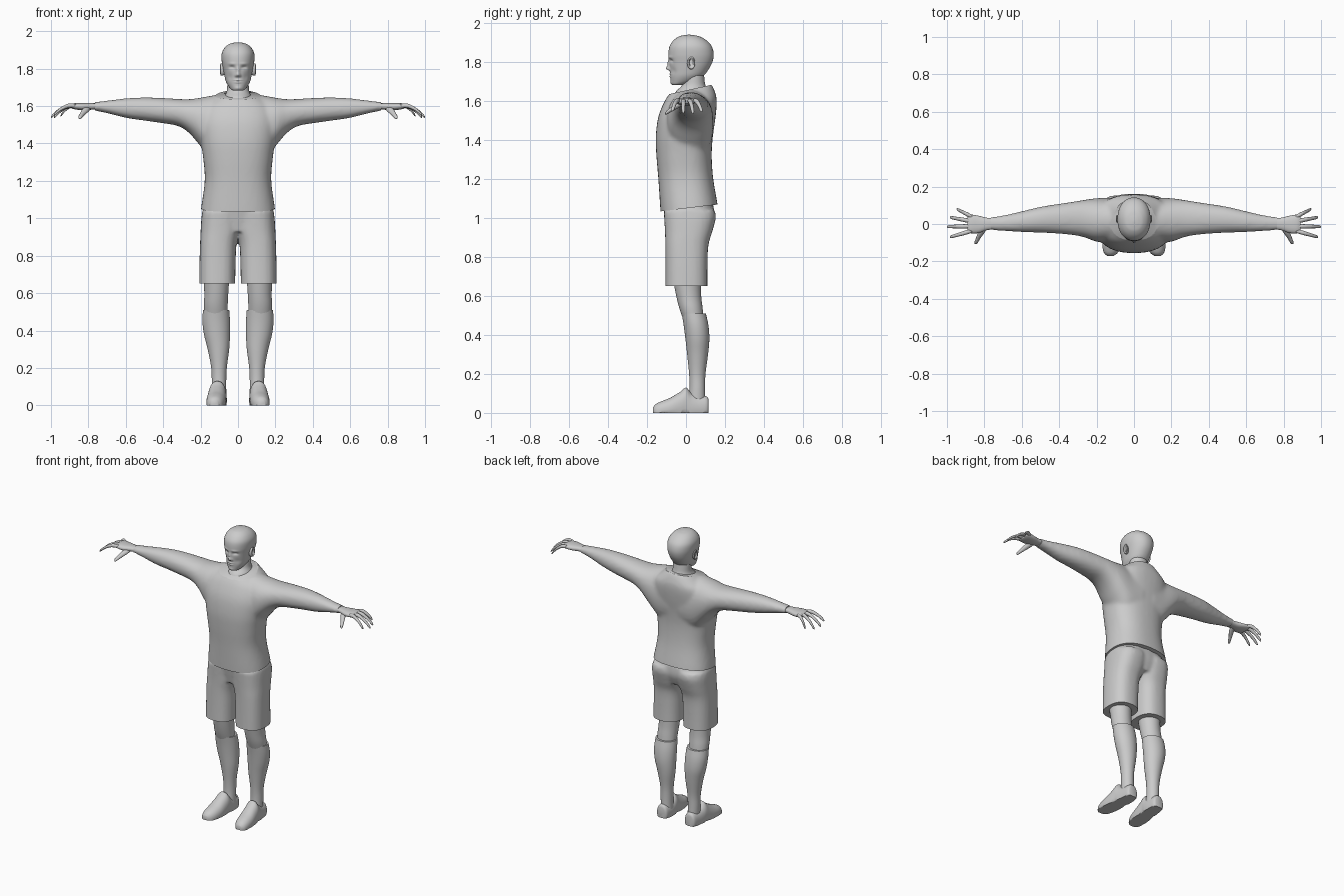
import bpy, bmesh, math
from mathutils import Vector

grey = bpy.data.materials.new("plain grey")
grey.diffuse_color = (0.6, 0.6, 0.6, 1)


def catmull(a, b, c, d, t):
    return [0.5 * (2 * q + (r - p) * t + (2 * p - 5 * q + 4 * r - s) * t * t
                   + (3 * q - p - 3 * r + s) * t ** 3) for p, q, r, s in zip(a, b, c, d)]


def loft(bm, axis, keys, sides=(1,), seg=32, sub=4, power=2.0):
    """Closed tube. Each key is (position on axis, low/high of 1st, low/high of 2nd other axis)."""
    rows = []
    for i in range(len(keys) - 1):
        four = [keys[max(0, min(len(keys) - 1, i + k))] for k in (-1, 0, 1, 2)]
        rows += [catmull(*four, j / sub) for j in range(sub)]
    rows.append(list(keys[-1]))
    for s in sides:
        rings = []
        for pos, a0, a1, b0, b1 in rows:
            ring = []
            for k in range(seg):
                c, n = math.cos(math.tau * k / seg), math.sin(math.tau * k / seg)
                c = math.copysign(abs(c) ** (2 / power), c)
                n = math.copysign(abs(n) ** (2 / power), n)
                co = [(a0 + a1) / 2 + c * (a1 - a0) / 2, (b0 + b1) / 2 + n * (b1 - b0) / 2]
                co.insert("xyz".index(axis), pos)
                ring.append(bm.verts.new((co[0] * s, co[1], co[2])))
            rings.append(ring)
        for p, q in zip(rings, rings[1:]):
            for k in range(seg):
                bm.faces.new((p[k], p[k - 1], q[k - 1], q[k]))
        bm.faces.new(rings[0])
        bm.faces.new(rings[-1])


def finish(name, bm, angle=50):
    bmesh.ops.recalc_face_normals(bm, faces=bm.faces)
    me = bpy.data.meshes.new(name)
    bm.to_mesh(me)
    bm.free()
    me.materials.append(grey)
    ob = bpy.data.objects.new(name, me)
    bpy.context.collection.objects.link(ob)
    bpy.ops.object.select_all(action='DESELECT')
    ob.select_set(True)
    bpy.context.view_layer.objects.active = ob
    bpy.ops.object.shade_smooth_by_angle(angle=math.radians(angle))
    return ob


def fuse(bm, voxel, smooth):
    """Merge overlapping tubes into one soft skin."""
    ob = finish("fuse_helper", bm)
    m = ob.modifiers.new("fuse", 'REMESH')
    m.mode, m.voxel_size = 'VOXEL', voxel
    m = ob.modifiers.new("soften", 'SMOOTH')
    m.factor, m.iterations = 0.5, smooth
    ev = ob.evaluated_get(bpy.context.evaluated_depsgraph_get())
    out = bmesh.new()
    out.from_mesh(ev.to_mesh())
    bpy.data.objects.remove(ob)
    return out


def cut(bm, point, normal):
    """Trim away everything on the normal's side and cap it."""
    g = bm.verts[:] + bm.edges[:] + bm.faces[:]
    r = bmesh.ops.bisect_plane(bm, geom=g, plane_co=point, plane_no=normal, clear_outer=True)
    edges = [e for e in r['geom_cut'] if isinstance(e, bmesh.types.BMEdge)]
    bmesh.ops.holes_fill(bm, edges=edges)


BOTH = (1, -1)

# Long-sleeved shirt: body and sleeves fused, then a slanted hem and cuffs
bm = bmesh.new()
loft(bm, 'z', [(0.96, -.205, .205, -.125, .17), (1.05, -.198, .198, -.132, .165),
               (1.2, -.178, .178, -.142, .14), (1.32, -.186, .186, -.152, .132),
               (1.42, -.2, .2, -.155, .138), (1.52, -.21, .21, -.142, .152),
               (1.6, -.19, .19, -.11, .158), (1.645, -.135, .135, -.08, .15),
               (1.69, -.08, .08, -.05, .13)], power=2.4, seg=40)
loft(bm, 'x', [(.04, -.1, .145, 1.3, 1.67), (.13, -.1, .14, 1.31, 1.658),
               (.2, -.095, .138, 1.385, 1.645), (.26, -.073, .13, 1.455, 1.637),
               (.32, -.06, .12, 1.493, 1.638), (.4, -.052, .108, 1.508, 1.643),
               (.5, -.046, .092, 1.522, 1.646), (.6, -.043, .068, 1.537, 1.641),
               (.7, -.037, .046, 1.562, 1.629), (.8, -.03, .034, 1.582, 1.617)],
     sides=BOTH, power=2.2)
bm = fuse(bm, .011, 7)
cut(bm, (0, 0, 1.05), Vector((0, .12, -1)).normalized())
cut(bm, (0, 0, 1.655), Vector((0, -.22, 1)).normalized())
for s in BOTH:
    cut(bm, (s * .765, 0, 1.6), (s, 0, 0))
finish("shirt", bm)

# Shorts: hips and two wide legs fused, then a crisp hem
bm = bmesh.new()
loft(bm, 'z', [(.93, -.19, .19, -.09, .12), (1.0, -.194, .194, -.105, .145),
               (1.07, -.18, .18, -.118, .14)], power=2.5)
loft(bm, 'z', [(.6, .016, .207, -.105, .11), (.75, .013, .206, -.105, .11),
               (.86, .008, .203, -.106, .115), (.93, -.01, .2, -.108, .135),
               (1.0, -.02, .196, -.112, .153), (1.04, -.02, .19, -.115, .148)],
     sides=BOTH, power=2.5)
bm = fuse(bm, .01, 4)
cut(bm, (0, 0, .652), (0, 0, -1))
finish("shorts", bm)

# Bare knees
bm = bmesh.new()
loft(bm, 'z', [(.49, .057, .18, -.018, .09), (.54, .055, .182, -.035, .085),
               (.6, .052, .18, -.05, .078), (.7, .045, .185, -.07, .075)], sides=BOTH)
finish("knees", bm)

# Knee-high socks
bm = bmesh.new()
loft(bm, 'z', [(.05, .062, .138, .01, .1), (.12, .063, .14, .018, .098),
               (.2, .06, .143, .016, .1), (.3, .047, .162, .006, .113),
               (.38, .043, .182, -.003, .12), (.45, .043, .19, -.012, .115),
               (.51, .047, .187, -.022, .102)], sides=BOTH)
finish("socks", bm)

# Shoes: lofted heel to toe, flattened on the ground
bm = bmesh.new()
loft(bm, 'y', [(.116, .08, .13, -.01, .07), (.105, .066, .142, -.03, .085),
               (.06, .06, .15, -.04, .09), (.025, .06, .155, -.045, .105),
               (0, .062, .158, -.045, .13), (-.03, .062, .163, -.045, .108),
               (-.08, .064, .169, -.04, .078), (-.125, .073, .168, -.035, .06),
               (-.155, .088, .16, -.03, .045), (-.17, .108, .144, -.012, .028)],
     sides=BOTH, power=2.2)
for v in bm.verts:
    v.co.z = max(v.co.z, 0)
finish("shoes", bm)

# Hands: palm, four drooping fingers and a thumb
bm = bmesh.new()
loft(bm, 'x', [(.755, -.028, .032, 1.584, 1.615), (.79, -.034, .034, 1.58, 1.616),
               (.83, -.048, .044, 1.578, 1.616), (.87, -.05, .05, 1.582, 1.616),
               (.89, -.042, .044, 1.588, 1.61)], sides=BOTH, seg=20, power=2.3)
# each finger: root y, tip x, tip y, tip z
for y0, x1, y1, z1 in [(.038, .948, .08, 1.548), (.014, .985, .036, 1.538),
                       (-.012, 1.0, -.014, 1.54), (-.036, .985, -.07, 1.552)]:
    keys = []
    for t, r in [(0, .011), (.35, .0115), (.7, .0095), (.93, .008), (1, .003)]:
        y, z = y0 + (y1 - y0) * t, 1.6 + .012 * math.sin(t * math.pi) + (z1 - 1.6) * t ** 1.6
        keys.append((.865 + (x1 - .865) * t, y - r, y + r, z - r, z + r))
    loft(bm, 'x', keys, sides=BOTH, seg=12, sub=3)
loft(bm, 'y', [(-.015, .785, .82, 1.578, 1.604), (-.045, .798, .834, 1.562, 1.592),
               (-.075, .82, .845, 1.545, 1.57), (-.1, .835, .854, 1.532, 1.55),
               (-.107, .842, .85, 1.532, 1.54)], sides=BOTH, seg=12)
finish("hands", bm, 80)

# Neck
bm = bmesh.new()
loft(bm, 'z', [(1.6, -.085, .085, -.07, .125), (1.645, -.074, .074, -.055, .117),
               (1.68, -.06, .06, -.022, .1), (1.72, -.057, .057, -.012, .094),
               (1.77, -.055, .055, -.01, .09)])
finish("neck", bm)

# Head: lofted skull, with brow, eye sockets, nose, lips and chin pressed in or out
bm = bmesh.new()
loft(bm, 'z', [(1.682, -.02, .02, -.066, -.03), (1.688, -.035, .035, -.074, .0),
               (1.705, -.05, .05, -.078, .05), (1.73, -.064, .064, -.08, .09),
               (1.76, -.072, .072, -.082, .114), (1.8, -.08, .08, -.086, .135),
               (1.84, -.087, .087, -.09, .142), (1.88, -.087, .087, -.085, .133),
               (1.91, -.073, .073, -.066, .108), (1.93, -.05, .05, -.04, .075),
               (1.938, -.026, .026, -.015, .045), (1.941, -.006, .006, .008, .022)],
     seg=96, sub=8, power=2.15)
# each dent: x, z, width, height, push towards the front
dents = [(0, 1.79, .009, .02, .01), (0, 1.768, .011, .01, .018), (0, 1.738, .02, .005, .006),
         (0, 1.727, .017, .004, .005), (0, 1.733, .02, .0025, -.004), (0, 1.695, .018, .009, .004)]
for s in BOTH:
    dents += [(s * .032, 1.806, .014, .009, -.012), (s * .032, 1.8, .009, .005, .005),
              (s * .032, 1.826, .02, .006, .004), (s * .011, 1.762, .006, .006, .006),
              (s * .042, 1.755, .014, .018, -.004)]
for v in bm.verts:
    if v.co.y < 0:
        x, z = v.co.x, v.co.z
        v.co.y -= sum(p * math.exp(-((x - a) / w) ** 2 - ((z - b) / h) ** 2)
                      for a, b, w, h, p in dents)
finish("head", bm, 80)

# Ears: tilted shells with a hollow
bm = bmesh.new()
loft(bm, 'x', [(.066, .008, .036, 1.768, 1.818), (.082, .006, .042, 1.764, 1.824),
               (.092, .009, .047, 1.764, 1.828), (.095, .014, .043, 1.772, 1.822),
               (.087, .018, .037, 1.782, 1.814)], sides=BOTH, seg=20, sub=2)
finish("ears", bm)
